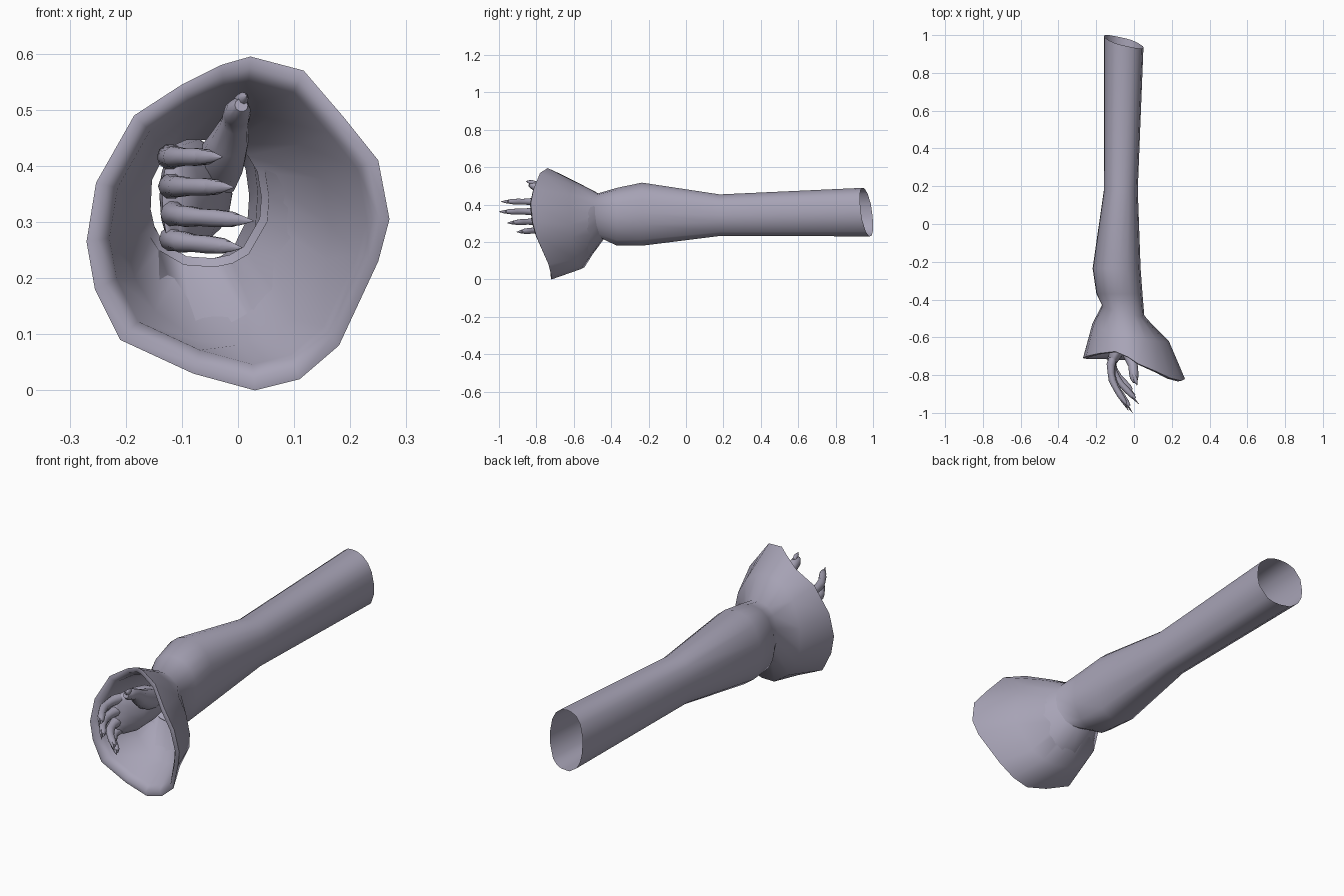
import bpy, bmesh, math
from mathutils import Vector

if "Cube" in bpy.data.objects:
    bpy.data.objects.remove(bpy.data.objects["Cube"])

cloth = bpy.data.materials.new("lavender grey")
cloth.diffuse_color = (0.39, 0.37, 0.47, 1)
cloth.use_nodes = True
cloth.node_tree.nodes["Principled BSDF"].inputs["Base Color"].default_value = cloth.diffuse_color


def loft(name, rings, cap=True, angle=60):
    """Skin a list of equal-length point rings."""
    bm = bmesh.new()
    vr = [[bm.verts.new(p) for p in r] for r in rings]
    n = len(vr[0])
    for a, b in zip(vr, vr[1:]):
        for i in range(n):
            j = (i + 1) % n
            bm.faces.new((a[i], a[j], b[j], b[i]))
    if cap:
        bm.faces.new(vr[0][::-1])
        bm.faces.new(vr[-1])
        bmesh.ops.recalc_face_normals(bm, faces=bm.faces)
    me = bpy.data.meshes.new(name)
    bm.to_mesh(me)
    bm.free()
    me.materials.append(cloth)
    ob = bpy.data.objects.new(name, me)
    bpy.context.collection.objects.link(ob)
    bpy.ops.object.select_all(action='DESELECT')
    ob.select_set(True)
    bpy.context.view_layer.objects.active = ob
    bpy.ops.object.shade_smooth_by_angle(angle=math.radians(angle))
    return ob


# Sleeve: irregular cuff rim, counter-clockwise from the right side
rim = [(.27, -.82, .305), (.25, -.83, .41), (.19, -.815, .485), (.117, -.78, .57),
       (.022, -.74, .595), (-.03, -.705, .58), (-.10, -.675, .545), (-.185, -.685, .49),
       (-.253, -.70, .37), (-.27, -.71, .265), (-.255, -.71, .18), (-.21, -.71, .09),
       (-.08, -.715, .03), (.03, -.72, 0), (.11, -.72, .02), (.18, -.735, .08), (.25, -.80, .23)]
angs = [math.atan2(z - .3, x) for x, y, z in rim]


def section(x0, x1, z0, z1, y, dx=0, dz=0, e=.85):
    """Rounded cross-section; dx and dz tilt it towards right and top."""
    out = []
    for a in angs:
        c, s = math.cos(a), math.sin(a)
        u = math.copysign(abs(c) ** e, c)
        v = math.copysign(abs(s) ** e, s)
        out.append(((x0 + x1) / 2 + u * (x1 - x0) / 2, y + dx * c + dz * s,
                    (z0 + z1) / 2 + v * (z1 - z0) / 2))
    return out


def inset(ring, k, dy):
    c = sum((Vector(p) for p in ring), Vector()) / len(ring)
    return [(c.x + (x - c.x) * k, y + dy, c.z + (z - c.z) * k) for x, y, z in ring]


neck = section(-.17, .055, .22, .46, -.46, -.03, -.01)
flare = section(-.222, .185, .055, .525, -.575, -.045, -.02, 1)
sleeve = [
    section(-.16, .05, .23, .49, .965, -.03, -.02),
    section(-.16, .02, .232, .455, .18),
    section(-.22, .035, .18, .518, -.235),
    section(-.20, .045, .18, .49, -.37),
    neck, flare, rim,
    inset(rim, .93, -.004), inset(rim, .85, .025),
    inset(flare, .90, .01), inset(neck, .88, .02)]
loft("sleeve", sleeve, cap=False, angle=75)


def tube(name, path, n=10, flat=1.0):
    """Round limb along (x, y, z, radius) points; flat squashes its thickness."""
    pts = [Vector(p[:3]) for p in path]
    rings = []
    for i, p in enumerate(pts):
        t = (pts[min(i + 1, len(pts) - 1)] - pts[max(i - 1, 0)]).normalized()
        side = t.cross(Vector((0, 0, 1))).normalized()
        up = side.cross(t)
        r = path[i][3]
        rings.append([p + side * r * flat * math.cos(2 * math.pi * k / n)
                      + up * r * math.sin(2 * math.pi * k / n) for k in range(n)])
    return loft(name, rings)


# Palm and wrist
def oval(x, y, z, rx, rz, n=14):
    return [(x + rx * math.cos(2 * math.pi * k / n), y,
             z + rz * math.sin(2 * math.pi * k / n)) for k in range(n)]


loft("palm", [oval(-.06, -.40, .35, .05, .065), oval(-.06, -.52, .35, .048, .062),
              oval(-.065, -.58, .355, .055, .085), oval(-.08, -.65, .35, .05, .10),
              oval(-.105, -.71, .345, .035, .095), oval(-.117, -.745, .343, .018, .08)])

# Fingers: name, knuckle height, knuckle y, nail tip
fingers = [("index", .416, -.71, (-.028, -.99, .416)),
           ("middle", .364, -.72, (-.008, -1.0, .362)),
           ("ring", .316, -.715, (.027, -.955, .302)),
           ("little", .272, -.695, (.007, -.905, .254))]
for name, kz, ky, tip in fingers:
    k, t = Vector((-.112, ky, kz)), Vector(tip)

    def at(f, bow, r):
        p = k.lerp(t, f)
        return (p.x - bow, p.y, p.z, r)
    tube(name + "_finger", [at(0, 0, .021), at(.12, .020, .023), at(.28, .033, .018),
                            at(.42, .038, .0195), at(.56, .032, .016), at(.68, .022, .0165),
                            at(.80, .010, .014), at(.87, .004, .008)])
    tube(name + "_nail", [at(.70, .030, .010), at(.80, .020, .0125), at(.90, .008, .009),
                          at(1, 0, .001)], 8, .55)

# Thumb
tube("thumb", [(-.045, -.58, .38, .045), (-.03, -.65, .41, .044), (-.015, -.71, .445, .035),
               (-.005, -.75, .478, .025), (-.002, -.785, .493, .025), (.001, -.815, .50, .022),
               (.006, -.838, .508, .012)])
tube("thumb_nail", [(.0, -.80, .512, .012), (.008, -.825, .519, .013),
                    (.012, -.84, .522, .009), (.016, -.855, .526, .001)], 8, .8)
